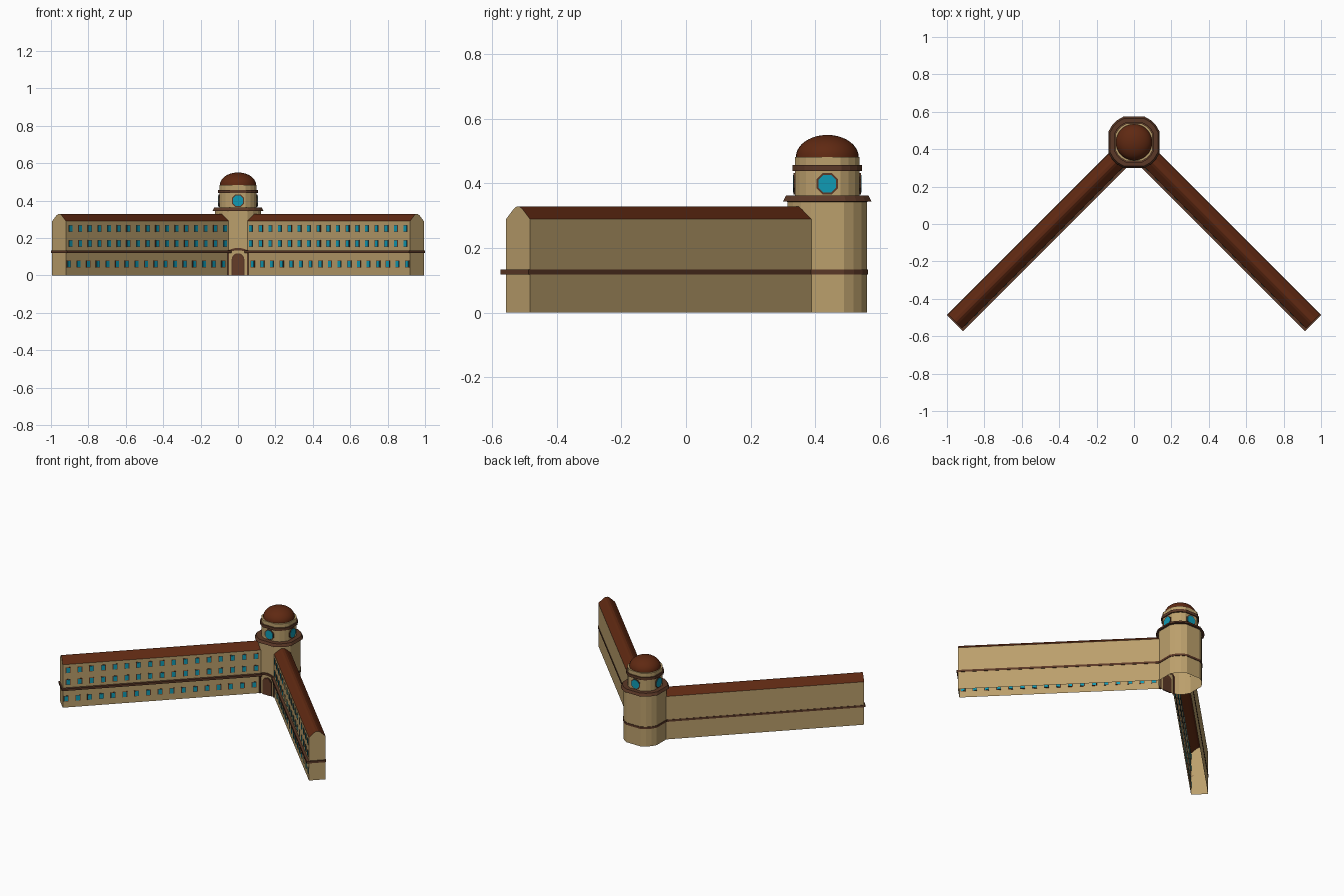
import bpy, bmesh, math
from mathutils import Matrix, Vector

if "Cube" in bpy.data.objects:
    bpy.data.objects.remove(bpy.data.objects["Cube"])

TY = 0.437            # tower centre on y
S = math.sqrt(0.5)


def mat(name, rgb):
    m = bpy.data.materials.new(name)
    m.diffuse_color = (*rgb, 1)
    m.use_nodes = True
    m.node_tree.nodes["Principled BSDF"].inputs["Base Color"].default_value = m.diffuse_color
    return m


STONE = mat("sandstone", (0.50, 0.35, 0.15))
ROOF = mat("red brown roof", (0.115, 0.022, 0.006))
TRIM = mat("dark brown trim", (0.105, 0.040, 0.020))
GLASS = mat("teal glass", (0.005, 0.33, 0.46))
DOOR = mat("door brown", (0.13, 0.045, 0.022))


def make(name, bm, mats, mirror=False):
    bmesh.ops.recalc_face_normals(bm, faces=bm.faces)
    me = bpy.data.meshes.new(name)
    bm.to_mesh(me)
    bm.free()
    for m in mats:
        me.materials.append(m)
    ob = bpy.data.objects.new(name, me)
    bpy.context.collection.objects.link(ob)
    if mirror:
        ob.modifiers.new("mirror", 'MIRROR')
    return ob


def box(bm, a, b, index=0):
    c = [(x + y) / 2 for x, y in zip(a, b)]
    s = [abs(y - x) for x, y in zip(a, b)]
    r = bmesh.ops.create_cube(bm, size=1, matrix=Matrix.Translation(c) @ Matrix.Diagonal((*s, 1)))
    for f in {f for v in r["verts"] for f in v.link_faces}:
        f.material_index = index


def to_wing(bm):
    # local (along wing, outward, up) to world, right-hand wing
    m = Matrix(((S, S, 0, 0), (-S, S, 0, TY), (0, 0, 1, 0), (0, 0, 0, 1)))
    bmesh.ops.transform(bm, matrix=m, verts=bm.verts)


# octagon with rounded diagonal sides
ANGLES = [90 * k + d for k in range(4) for d in (-22.5, 22.5, 37.5, 52.5)]


def loft(name, rings, m, angles=ANGLES, closed=True, cap=True, flat=True):
    bm = bmesh.new()
    k = 1 / math.cos(math.radians(22.5)) if flat else 1
    rows = [[bm.verts.new((r * k * math.cos(math.radians(a)), TY + r * k * math.sin(math.radians(a)), z))
             for a in angles] for r, z in rings]
    n = len(angles)
    for lo, hi in zip(rows, rows[1:]):
        for i in range(n if closed else n - 1):
            j = (i + 1) % n
            bm.faces.new((lo[i], lo[j], hi[j], hi[i]))
    if cap:
        bm.faces.new(rows[-1])
    return make(name, bm, [m])


def plate(bm, pts, y0, y1, index=0):
    # extruded outline in the x-z plane
    f = bm.faces.new([bm.verts.new((x, y0, z)) for x, z in pts])
    f.material_index = index
    r = bmesh.ops.extrude_face_region(bm, geom=[f], use_keep_orig=True)
    for g in r["geom"]:
        if isinstance(g, bmesh.types.BMVert):
            g.co.y = y1
        elif isinstance(g, bmesh.types.BMFace):
            g.material_index = index
            for e in g.edges:
                for h in e.link_faces:
                    h.material_index = index


# wings: open-bottomed hall with roof on top
U0, U1, W = 0.118, 1.353, 0.052
section = [(-W, 0), (-W, 0.29), (-0.02, 0.32), (-0.007, 0.328),
           (0.007, 0.328), (0.02, 0.32), (W, 0.29), (W, 0)]
bm = bmesh.new()
near = [bm.verts.new((U0, v, z)) for v, z in section]
far = [bm.verts.new((U1, v, z)) for v, z in section]
for i in range(len(section) - 1):
    f = bm.faces.new((near[i], near[i + 1], far[i + 1], far[i]))
    f.material_index = 0 if i in (0, len(section) - 2) else 1
bm.faces.new(far)
to_wing(bm)
make("wings", bm, [STONE, ROOF], True)

# string course: inner ledge, end ledge, thin outer stripe
bm = bmesh.new()
box(bm, (U0, -W - 0.016, 0.119), (U1 + 0.008, -W, 0.133))
box(bm, (U1, -W, 0.119), (U1 + 0.008, W + 0.002, 0.133))
box(bm, (U0, W, 0.119), (U1, W + 0.002, 0.133))
to_wing(bm)
make("wing_bands", bm, [TRIM], True)

# three rows of windows on the inner walls
bm = bmesh.new()
for z, shift in ((0.06, 0.012), (0.171, 0), (0.251, 0)):
    for i in range(17):
        u = 0.152 + 0.073 * i + shift
        box(bm, (u - 0.015, -W - 0.002, z - 0.019), (u + 0.015, -W + 0.002, z + 0.019), 0)
        box(bm, (u - 0.011, -W - 0.004, z - 0.016), (u + 0.011, -W + 0.004, z + 0.016), 1)
to_wing(bm)
make("windows", bm, [TRIM, GLASS], True)

# tower
loft("tower_body", [(0.123, 0), (0.123, 0.345)], STONE)
loft("tower_ledge", [(0.118, 0.343), (0.137, 0.344), (0.128, 0.362)], TRIM)
loft("tower_drum", [(0.1, 0.36), (0.1, 0.482)], STONE)
loft("drum_ring", [(0.099, 0.439), (0.107, 0.439), (0.107, 0.457), (0.099, 0.457)], TRIM)
back = [a for a in ANGLES if a <= 202.5]
loft("tower_band", [(0.122, 0.119), (0.126, 0.119), (0.126, 0.133), (0.122, 0.133)],
     TRIM, back, False, False)
dome = loft("dome", [(0.097 * math.cos(t), 0.482 + 0.068 * math.sin(t))
                     for t in [math.radians(88 * i / 10) for i in range(11)]],
            ROOF, [i * 360 / 32 for i in range(32)], flat=False)
dome.data.shade_smooth()

# round windows on four sides of the drum
bm = bmesh.new()
for k in range(4):
    old = set(bm.verts)
    for r, d, idx in ((0.036, 0.104, 0), (0.030, 0.106, 1)):
        pts = [(r * math.cos(math.radians(22.5 + 45 * i) / 1), 0.399 + r * math.sin(math.radians(22.5 + 45 * i)))
               for i in range(8)]
        plate(bm, pts, -0.099, -d, idx)
    new = [v for v in bm.verts if v not in old]
    bmesh.ops.rotate(bm, cent=(0, 0, 0), matrix=Matrix.Rotation(k * math.pi / 2, 3, 'Z'), verts=new)
bmesh.ops.translate(bm, vec=Vector((0, TY, 0)), verts=bm.verts)
make("round_windows", bm, [TRIM, GLASS])

# entrance: arched door, side posts and arched band
FY = TY - 0.123


def arch(w, spring):
    return [(-w, 0)] + [(-w * math.cos(math.pi * i / 10), spring + w * math.sin(math.pi * i / 10))
                        for i in range(11)] + [(w, 0)]


bm = bmesh.new()
plate(bm, arch(0.034, 0.084), FY + 0.001, FY - 0.004, 0)
plate(bm, arch(0.027, 0.084), FY + 0.001, FY - 0.006, 1)
make("door", bm, [TRIM, DOOR])

bm = bmesh.new()
for s in (-1, 1):
    box(bm, (s * 0.048, FY - 0.008, 0), (s * 0.058, FY + 0.004, 0.125))
xs = [-0.056 + 0.0112 * i for i in range(11)]
top = [(x, 0.133 + 0.014 * math.cos(x / 0.056 * math.pi / 2)) for x in xs]
plate(bm, top + [(x, z - 0.013) for x, z in reversed(top)], FY + 0.001, FY - 0.008)
make("entrance_surround", bm, [TRIM])
